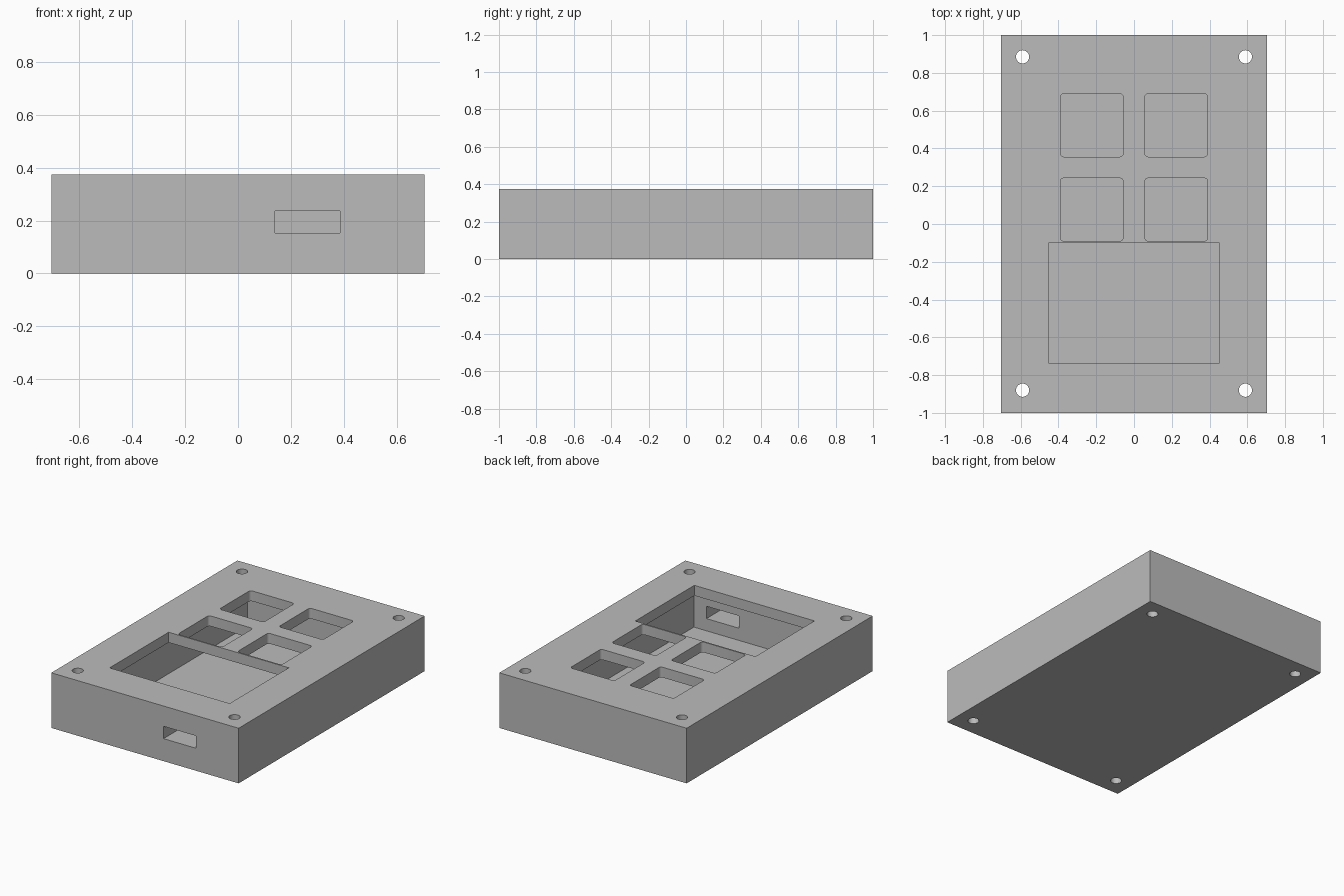
import bpy
import bmesh
from mathutils import Matrix, Vector

cube = bpy.data.objects.get("Cube")
if cube:
    bpy.data.objects.remove(cube, do_unlink=True)

HEIGHT, SKIN = 0.375, 0.07      # case height, floor and lid thickness
MID = HEIGHT / 2

# Colour
grey = bpy.data.materials.new("matte grey")
grey.use_nodes = True
colour = (0.5, 0.5, 0.5, 1)
grey.diffuse_color = colour
grey.node_tree.nodes["Principled BSDF"].inputs["Base Color"].default_value = colour


def add_object(name, bm):
    mesh = bpy.data.meshes.new(name)
    bm.to_mesh(mesh)
    bm.free()
    mesh.materials.append(grey)
    obj = bpy.data.objects.new(name, mesh)
    bpy.context.collection.objects.link(obj)
    return obj


def box(name, low, high, radius=0):
    """Box between two corners, with optionally rounded upright edges."""
    low, high = Vector(low), Vector(high)
    bm = bmesh.new()
    bmesh.ops.create_cube(bm, size=1)
    bmesh.ops.scale(bm, vec=high - low, verts=bm.verts)
    bmesh.ops.translate(bm, vec=(low + high) / 2, verts=bm.verts)
    if radius:
        upright = [e for e in bm.edges
                   if abs(e.verts[0].co.z - e.verts[1].co.z) > 0.01]
        bmesh.ops.bevel(bm, geom=upright, offset=radius, segments=4,
                        profile=0.5, affect='EDGES')
    return add_object(name, bm)


def cylinder(name, x, y, radius):
    bm = bmesh.new()
    bmesh.ops.create_cone(bm, cap_ends=True, segments=32, radius1=radius,
                          radius2=radius, depth=1,
                          matrix=Matrix.Translation((x, y, MID)))
    return add_object(name, bm)


def cut(body, cutter):
    cutter.hide_render = True
    mod = body.modifiers.new("cut", 'BOOLEAN')
    mod.operation = 'DIFFERENCE'
    mod.solver = 'EXACT'
    mod.object = cutter
    bpy.context.view_layer.objects.active = body
    bpy.ops.object.modifier_apply(modifier=mod.name)
    bpy.data.objects.remove(cutter, do_unlink=True)


# Outer block, hollowed between floor and lid
case = box("enclosure_case", (-0.705, -1, 0), (0.705, 1, HEIGHT))
cut(case, box("cavity", (-0.48, -0.77, SKIN), (0.48, 0.785, HEIGHT - SKIN)))

# Screen window in the lid
cut(case, box("screen_window", (-0.452, -0.735, MID), (0.452, -0.1, 0.5)))

# Four rounded button openings
for x in (-0.39, 0.057):
    for y in (-0.09, 0.356):
        cut(case, box("button_opening", (x, y, MID),
                      (x + 0.333, y + 0.333, 0.5), radius=0.018))

# Cable slot through the front wall
cut(case, box("cable_slot", (0.14, -1.1, 0.153), (0.385, -0.6, 0.237)))

# Screw holes through the corners
for x in (-0.59, 0.59):
    for y in (-0.88, 0.885):
        cut(case, cylinder("screw_hole", x, y, 0.035))

# Crisp edges with smooth screw holes
bpy.ops.object.select_all(action='DESELECT')
case.select_set(True)
bpy.context.view_layer.objects.active = case
bpy.ops.object.shade_smooth_by_angle()
